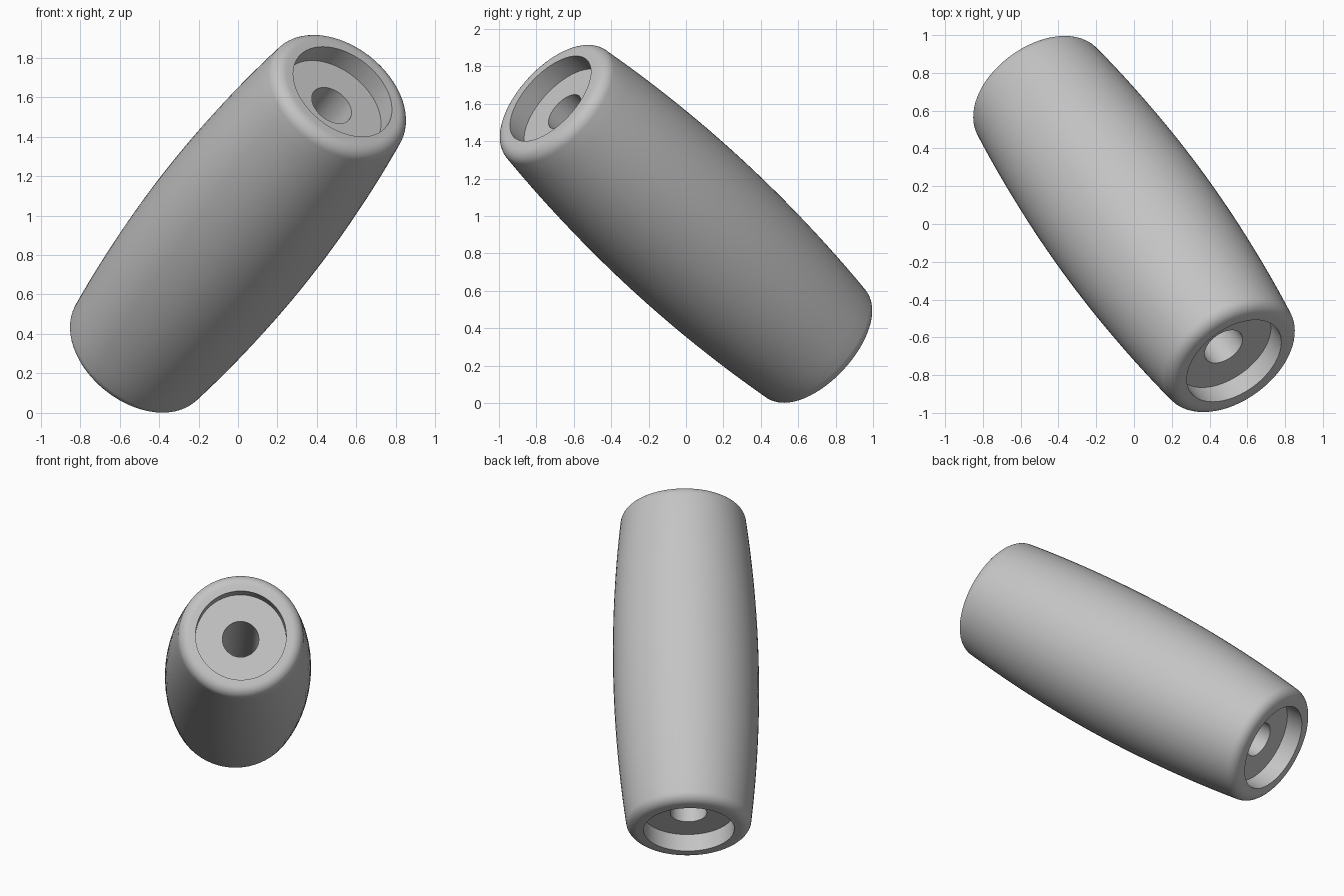
import bpy
import bmesh
from math import sin, cos, radians, pi
from mathutils import Vector

cube = bpy.data.objects.get("Cube")
if cube:
    bpy.data.objects.remove(cube)

SEGMENTS = 64
HALF = 1.12          # half length along the axis
MID_R = 0.456        # belly radius
END_R = 0.393        # radius near the ends
FILLET = 0.07
RECESS_R, RECESS_DEPTH = 0.284, 0.117
BORE_R = 0.114
TILT = Vector((0.53, -0.725, 0.67))
CENTRE = Vector((0, 0, 0.958))

grey = bpy.data.materials.new("plain grey")
grey.use_nodes = True
colour = (0.55, 0.55, 0.55, 1)
grey.diffuse_color = colour
grey.node_tree.nodes["Principled BSDF"].inputs["Base Color"].default_value = colour


def half_profile():
    """(radius, height) from the belly, over the rim, into the bore."""
    start = radians(7)
    arc_z = HALF - FILLET + FILLET * sin(start)
    arc_r = END_R - FILLET + FILLET * cos(start)
    points = []
    # bulging side
    for i in range(12):
        t = i / 12
        points.append((MID_R - (MID_R - arc_r) * t * t, arc_z * t))
    # rounded rim
    for i in range(9):
        a = start + (pi / 2 - start) * i / 8
        points.append((END_R - FILLET + FILLET * cos(a), HALF - FILLET + FILLET * sin(a)))
    # counterbored recess and through bore
    floor = HALF - RECESS_DEPTH
    points += [(RECESS_R, HALF), (RECESS_R, floor), (BORE_R, floor)]
    return points


# Closed profile: upper half, then its mirror image back to the belly
upper = half_profile()
profile = upper + [(r, -z) for r, z in reversed(upper[1:])]

# Revolve the profile around its axis
bm = bmesh.new()
rings = []
for s in range(SEGMENTS):
    a = 2 * pi * s / SEGMENTS
    rings.append([bm.verts.new((r * cos(a), r * sin(a), z)) for r, z in profile])
for s in range(SEGMENTS):
    here, there = rings[s], rings[(s + 1) % SEGMENTS]
    for i in range(len(profile)):
        j = (i + 1) % len(profile)
        bm.faces.new((here[i], there[i], there[j], here[j]))
bmesh.ops.recalc_face_normals(bm, faces=bm.faces)

mesh = bpy.data.meshes.new("barrel_grip")
bm.to_mesh(mesh)
bm.free()
mesh.materials.append(grey)

# Lean the grip along its diagonal axis
grip = bpy.data.objects.new("barrel_grip", mesh)
bpy.context.collection.objects.link(grip)
grip.rotation_euler = TILT.to_track_quat("Z", "Y").to_euler()
grip.location = CENTRE

bpy.ops.object.select_all(action="DESELECT")
grip.select_set(True)
bpy.context.view_layer.objects.active = grip
bpy.ops.object.shade_smooth_by_angle(angle=radians(30))
